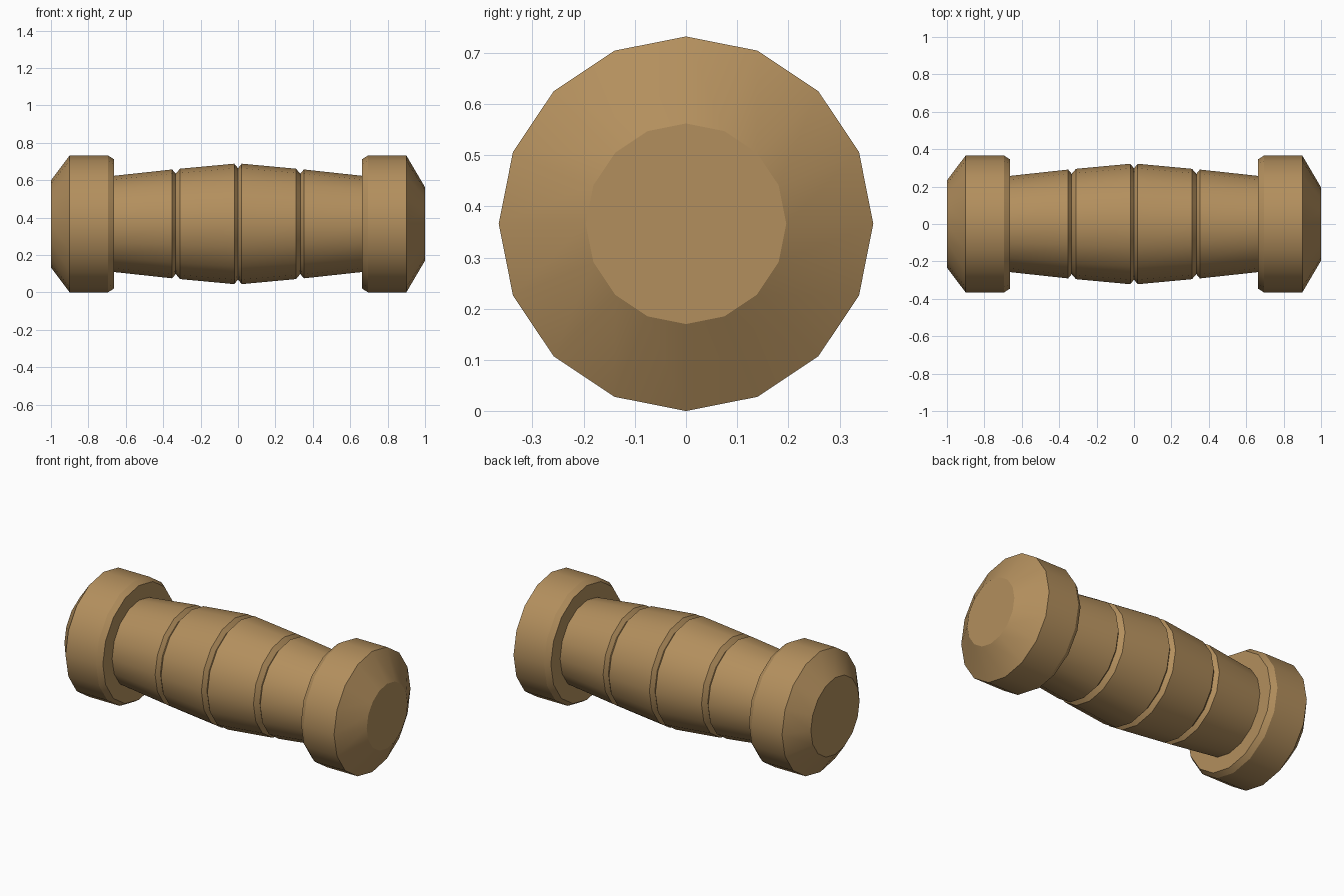
import bpy, bmesh, math

if "Cube" in bpy.data.objects:
    bpy.data.objects.remove(bpy.data.objects["Cube"])

SIDES = 16
AXIS_Z = 0.366

wood = bpy.data.materials.new("tan")
wood.diffuse_color = (0.45, 0.275, 0.11, 1)
wood.use_nodes = True
wood.node_tree.nodes["Principled BSDF"].inputs["Base Color"].default_value = wood.diffuse_color


def lathe(name, profile):
    """Closed solid turned around the x axis from (x, radius) points."""
    bm = bmesh.new()
    rings = []
    for x, r in profile:
        rings.append([bm.verts.new((x,
                                    r * math.sin(2 * math.pi * i / SIDES),
                                    AXIS_Z + r * math.cos(2 * math.pi * i / SIDES)))
                      for i in range(SIDES)])
    for a, b in zip(rings, rings[1:]):
        for i in range(SIDES):
            j = (i + 1) % SIDES
            bm.faces.new((a[i], a[j], b[j], b[i]))
    bm.faces.new(rings[0])
    bm.faces.new(rings[-1])
    bmesh.ops.recalc_face_normals(bm, faces=bm.faces)
    mesh = bpy.data.meshes.new(name)
    bm.to_mesh(mesh)
    bm.free()
    mesh.materials.append(wood)
    obj = bpy.data.objects.new(name, mesh)
    bpy.context.collection.objects.link(obj)
    bpy.ops.object.select_all(action='DESELECT')
    obj.select_set(True)
    bpy.context.view_layer.objects.active = obj
    bpy.ops.object.shade_smooth_by_angle(angle=math.radians(30))
    return obj


# Grip: four bulging segments split by V grooves, mirrored about the middle
half = [(0.02, 0.322), (0.31, 0.295), (0.333, 0.268), (0.352, 0.291), (0.665, 0.257)]
lathe("grip", [(-x, r) for x, r in reversed(half)] + [(0, 0.298)] + half)

# End caps: wide collars with a bevelled inner rim and a tapered outer face
for name, side, tip in (("left_cap", -1, 0.233), ("right_cap", 1, 0.196)):
    lathe(name, [(side * x, r) for x, r in
                 ((0.664, 0.346), (0.695, 0.366), (0.9, 0.366), (1.0, tip))])
